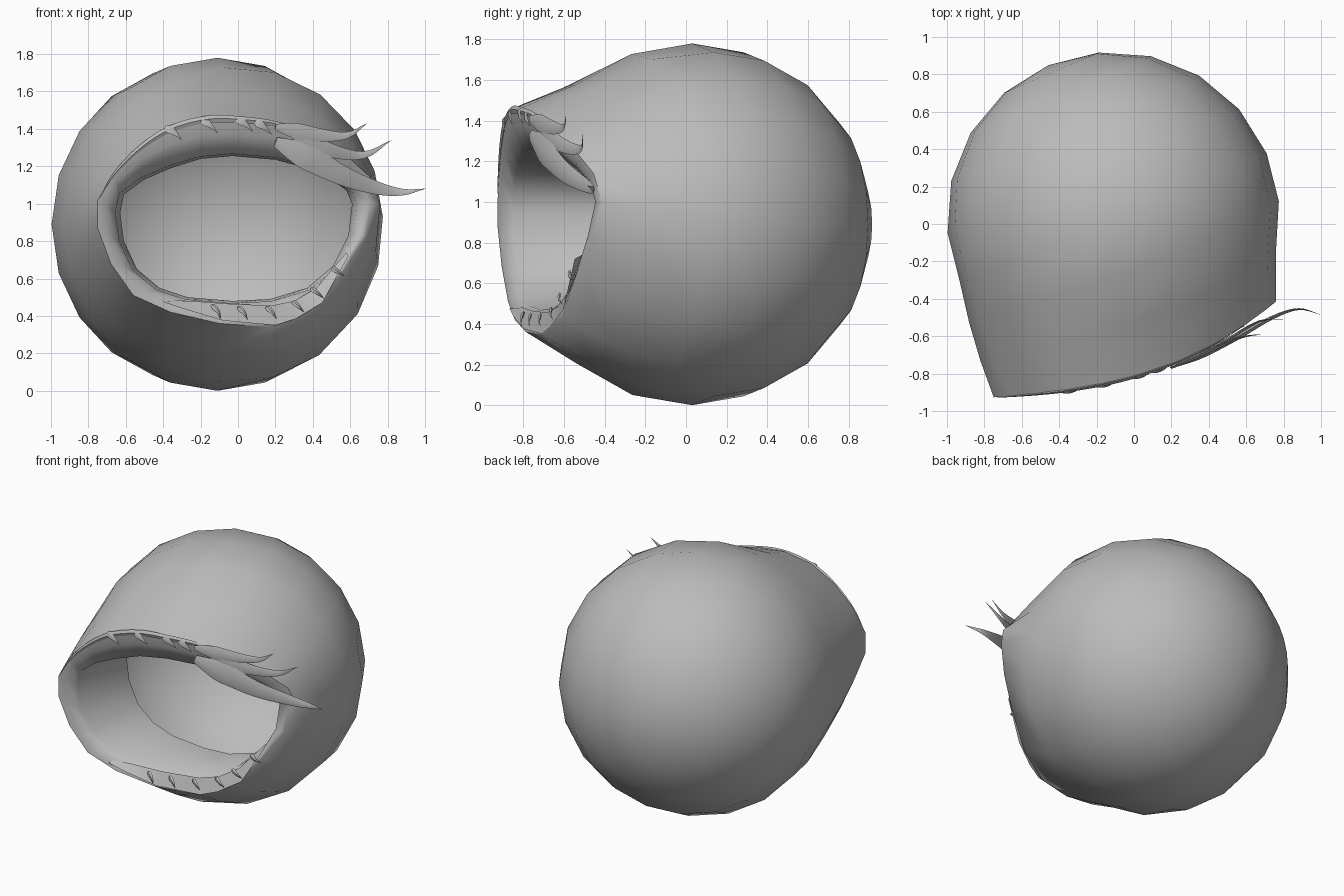
import bpy, math
from mathutils import Vector

cube = bpy.data.objects.get("Cube")
if cube:
    bpy.data.objects.remove(cube)

grey = bpy.data.materials.new("plain grey")
grey.use_nodes = True
grey.diffuse_color = (0.5, 0.5, 0.5, 1)
grey.node_tree.nodes["Principled BSDF"].inputs["Base Color"].default_value = (0.5, 0.5, 0.5, 1)

CENTRE, RADIUS, SIDES = Vector((-0.11, 0.03, 0.89)), 0.89, 20


def add_mesh(name, verts, faces, angle=40):
    mesh = bpy.data.meshes.new(name)
    mesh.from_pydata(verts, [], faces)
    mesh.materials.append(grey)
    obj = bpy.data.objects.new(name, mesh)
    bpy.context.collection.objects.link(obj)
    bpy.ops.object.select_all(action='DESELECT')
    obj.select_set(True)
    bpy.context.view_layer.objects.active = obj
    bpy.ops.object.shade_smooth_by_angle(angle=math.radians(angle))


def bridge(rings, n):
    """Quads between consecutive closed rings of n points."""
    return [(r * n + i, r * n + (i + 1) % n, (r + 1) * n + (i + 1) % n, (r + 1) * n + i)
            for r in range(rings - 1) for i in range(n)]


def on_front(x, z, out=0.0):
    """Point on the curved eyelid front, which recedes to the left and below."""
    y = -0.815 + 0.28 * x + 0.25 * x ** 2 + 0.1 * x ** 3 + 0.12 * max(0, 0.8 - z)
    return Vector((x, y - out, z))


# Outlines of the eyelid, counter-clockwise from the left corner
rim_outline = [(.76, 1), (.71, 1.14), (.6, 1.24), (.43, 1.34), (.23, 1.43),
               (0, 1.46), (-.17, 1.46), (-.36, 1.41), (-.52, 1.31), (-.66, 1.17),
               (-.75, 1.02), (-.75, .87), (-.68, .68), (-.56, .51), (-.36, .42),
               (-.1, .36), (.18, .34), (.4, .43), (.57, .65), (.69, .83)]
socket_outline = [(.61, 1), (.58, 1.07), (.5, 1.13), (.37, 1.19), (.2, 1.235),
                  (-.03, 1.255), (-.2, 1.24), (-.36, 1.19), (-.5, 1.13), (-.61, 1.05),
                  (-.63, .95), (-.61, .8), (-.54, .65), (-.42, .55), (-.27, .5),
                  (-.03, .48), (.17, .49), (.37, .55), (.51, .67), (.59, .83)]
rim = [on_front(x, z) for x, z in rim_outline]
lip = [on_front(x * 1.04, .88 + (z - .88) * 1.03, -.07) for x, z in socket_outline]
roll = [a.lerp(b, .45) - Vector((0, .02, 0)) for a, b in zip(rim, lip)]
socket = [Vector((x, -.34, z)) for x, z in socket_outline]

# Ball: rings from the back pole to the equator, facing the gaze direction
tilt = math.radians(23)
gaze = Vector((math.sin(tilt), -math.cos(tilt), 0))
side = Vector((math.cos(tilt), math.sin(tilt), 0))


def ball_ring(degrees):
    t = math.radians(degrees)
    ring = []
    for i in range(SIDES):
        a = 2 * math.pi * i / SIDES
        around = side * math.cos(a) + Vector((0, 0, math.sin(a)))
        ring.append(CENTRE + RADIUS * (around * math.sin(t) - gaze * math.cos(t)))
    return ring


def stretched_ring(factor):
    """Blend of equator and rim, kept on or outside the ball."""
    ring = []
    for a, b in zip(ball_ring(90), rim):
        p = a.lerp(b, factor) - CENTRE
        ring.append(CENTRE + p.normalized() * max(p.length * 1.015, RADIUS))
    return ring


# One skin: ball, front stretched to the rim, rolled lid, socket wall
rings = [ball_ring(18 * k) for k in range(1, 6)]
rings += [stretched_ring(f) for f in (.33, .66)]
rings += [rim, roll, lip, socket]
verts = [p for ring in rings for p in ring] + [CENTRE - gaze * RADIUS]
faces = bridge(len(rings), SIDES)
faces += [(len(verts) - 1, (i + 1) % SIDES, i) for i in range(SIDES)]
add_mesh("eye_ball_and_lid", verts, faces, 62)


def lash(name, path, width, thick=0.03, taper_both=False):
    """Flattened diamond swept along a smoothed path, tapering to the tip."""
    pts = [Vector(p) for p in path]
    padded = [2 * pts[0] - pts[1]] + pts + [2 * pts[-1] - pts[-2]]
    fine, steps = [], 4
    for a, b, c, d in zip(padded, padded[1:], padded[2:], padded[3:]):
        for s in range(steps):
            t = s / steps
            fine.append(0.5 * (2 * b + (c - a) * t + (2 * a - 5 * b + 4 * c - d) * t ** 2
                               + (3 * b - a - 3 * c + d) * t ** 3))
    fine.append(pts[-1])
    verts, last = [], len(fine) - 1
    for i, p in enumerate(fine):
        along = (fine[min(i + 1, last)] - fine[max(i - 1, 0)]).normalized()
        out = Vector((.35, -1, .1))
        out = (out - along * out.dot(along)).normalized()
        across = along.cross(out)
        t = i / last
        size = math.sin(math.pi * t) if taper_both else (1 - t) * min(1, .3 + 4 * t)
        size = max(size, .01)
        w, h = across * width * size / 2, out * thick * size / 2
        verts += [p + w, p + h, p - w, p - h]
    add_mesh(name, verts, bridge(len(fine), 4) + [(3, 2, 1, 0),
             tuple(len(verts) - 4 + k for k in range(4))], 50)


# Upper lash line and the three long outer lashes
lash("upper_lash_line", [p - Vector((0, .002, .01)) for p in rim[10:1:-1]], .04, .02, True)
lash("outer_wing_lash", [(.2, -.765, 1.33), (.38, -.69, 1.245), (.56, -.6, 1.15),
                         (.74, -.5, 1.085), (.88, -.455, 1.062), (1, -.485, 1.08)], .18, .05)
lash("outer_lash_top", [(.2, -.77, 1.41), (.42, -.67, 1.37), (.58, -.605, 1.365),
                        (.69, -.59, 1.43)], .11)
lash("outer_lash_middle", [(.28, -.73, 1.38), (.48, -.63, 1.29), (.67, -.52, 1.26),
                           (.82, -.51, 1.34)], .12)

# Short teeth along the upper rim
for n, (x, z) in enumerate([(-.36, 1.41), (-.17, 1.45), (.02, 1.455), (.12, 1.44)]):
    lash(f"upper_short_lash_{n + 1}", [on_front(x - .03, z, .005), on_front(x + .02, z - .03, .015),
                                       on_front(x + .06, z - .07, .01)], .06, .02)

# Lower lash band lying on the lower lid, with short lashes across it
band_outer = [(-.4, .475), (-.28, .435), (-.08, .375), (.2, .35), (.31, .385), (.45, .47), (.59, .72)]
band_inner = [(-.39, .485), (-.25, .48), (-.05, .465), (.18, .455), (.3, .48), (.42, .55), (.58, .74)]
count = len(band_outer)
verts = [on_front(x, z, .015) for x, z in band_outer] + [on_front(x, z, -.03) for x, z in band_inner]
add_mesh("lower_lash_band", verts, [(i, i + 1, count + i + 1, count + i) for i in range(count - 1)])
for n, (x, z) in enumerate([(-.12, .46), (.02, .45), (.17, .45), (.31, .48), (.41, .55), (.52, .66)]):
    drop = .075 - .005 * n
    lash(f"lower_short_lash_{n + 1}", [on_front(x - .02, z, -.01), on_front(x + .015, z - drop / 2, .015),
                                       on_front(x + .025 + .006 * n, z - drop, .02)], .04, .02)
